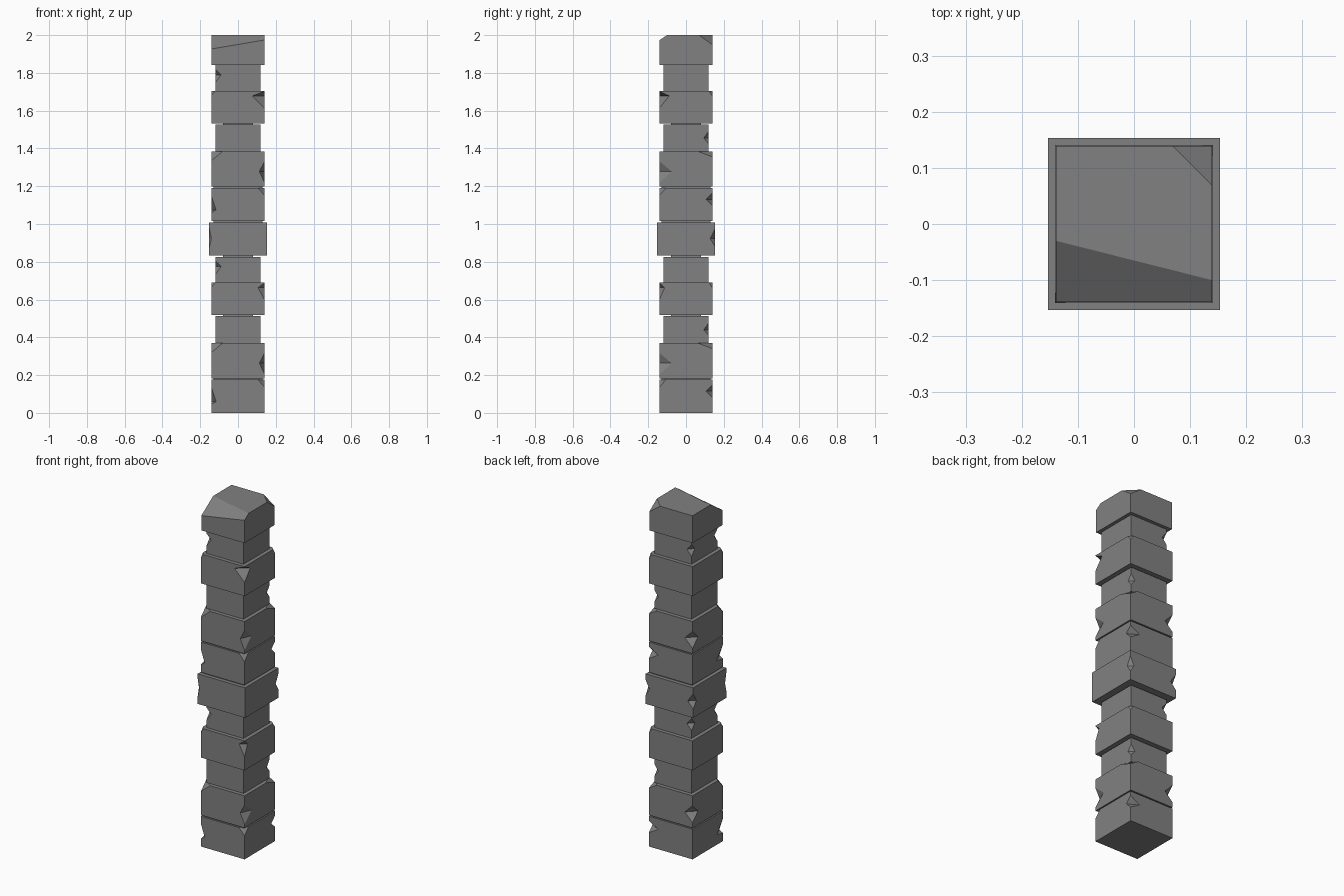
import bpy, bmesh
from mathutils import Vector

if "Cube" in bpy.data.objects:
    bpy.data.objects.remove(bpy.data.objects["Cube"])

stone = bpy.data.materials.new("grey stone")
stone.diffuse_color = (0.22, 0.22, 0.22, 1)
stone.use_nodes = True
stone.node_tree.nodes["Principled BSDF"].inputs["Base Color"].default_value = stone.diffuse_color


def make_object(name, bm):
    bmesh.ops.recalc_face_normals(bm, faces=bm.faces[:])
    me = bpy.data.meshes.new(name)
    bm.to_mesh(me)
    bm.free()
    me.materials.append(stone)
    ob = bpy.data.objects.new(name, me)
    bpy.context.collection.objects.link(ob)
    return ob


def add_box(bm, h, z0, z1):
    vs = bmesh.ops.create_cube(bm, size=1)["verts"]
    for v in vs:
        v.co = Vector((v.co.x * 2 * h, v.co.y * 2 * h, z0 if v.co.z < 0 else z1))


def add_octahedron(bm, c, rx, ry, up, down):
    ring = [bm.verts.new((c[0] + a * rx, c[1] + b * ry, c[2]))
            for a, b in ((1, 0), (0, 1), (-1, 0), (0, -1))]
    top = bm.verts.new((c[0], c[1], c[2] + up))
    bot = bm.verts.new((c[0], c[1], c[2] - down))
    for i in range(4):
        a, b = ring[i], ring[(i + 1) % 4]
        bm.faces.new((a, b, top))
        bm.faces.new((b, a, bot))


def block(name, h, z0, z1, chips=(), plane=None):
    # chip: corner sign x, sign y, height, depth along x, depth along y, up, down
    bm = bmesh.new()
    add_box(bm, h, z0, z1)
    if plane:
        p, n = plane
        r = bmesh.ops.bisect_plane(bm, geom=bm.verts[:] + bm.edges[:] + bm.faces[:],
                                   plane_co=p, plane_no=n, clear_outer=True)
        edges = [e for e in r["geom_cut"] if isinstance(e, bmesh.types.BMEdge)]
        bmesh.ops.holes_fill(bm, edges=edges, sides=0)
    ob = make_object(name, bm)
    for sx, sy, z, rx, ry, up, down in chips:
        cb = bmesh.new()
        add_octahedron(cb, (sx * h, sy * h, z0 + z), rx, ry, up, down)
        cutter = make_object("chip_cutter", cb)
        cutter.hide_render = True
        m = ob.modifiers.new("chip", "BOOLEAN")
        m.operation, m.solver, m.object = "DIFFERENCE", "EXACT", cutter
        bpy.context.view_layer.objects.active = ob
        bpy.ops.object.modifier_apply(modifier=m.name)
        bpy.data.objects.remove(cutter)
    return ob


# Two repeats of the five-block pattern
for i, base in enumerate((0.0, 1.015)):
    n = ("lower", "upper")[i]
    block(n + "_block_1", 0.141, base, base + 0.176, [
        (-1, -1, 0.06, 0.025, 0.06, 0.075, 0.015),
        (1, -1, 0.176, 0.035, 0.035, 0.04, 0.04),
        (1, 1, 0.115, 0.06, 0.035, 0.035, 0.035)])
    block(n + "_block_2", 0.141, base + 0.183, base + 0.37, [
        (1, -1, 0.08, 0.028, 0.065, 0.055, 0.06),
        (-1, 1, 0.08, 0.05, 0.05, 0.05, 0.05),
        (-1, -1, 0.187, 0.06, 0.05, 0.05, 0.05),
        (1, 1, 0.187, 0.05, 0.08, 0.03, 0.03)])
    block(n + "_neck_3", 0.119, base + 0.37, base + 0.513, [
        (1, 1, 0.07, 0.025, 0.025, 0.035, 0.03)])
    big = 0.065 if i else 0.035
    block(n + "_block_4", 0.141, base + 0.518, base + 0.69, [
        (1, -1, 0.145, big, big * 0.8, 0.025, 0.065),
        (-1, -1, 0.172, 0.02, 0.02, 0.025, 0.025),
        (1, 1, 0.172, 0.02, 0.02, 0.03, 0.03)])
    block(n + "_neck_5", 0.119, base + 0.69, base + 0.826, [
        (-1, -1, 0.085, 0.03, 0.03, 0.03, 0.04),
        (-1, 1, 0.08, 0.03, 0.03, 0.035, 0.035)])
    # recessed joint between the first two blocks
    bm = bmesh.new()
    add_box(bm, 0.131, base + 0.175, base + 0.184)
    make_object(n + "_joint", bm)

# Wide middle block and its joint
block("middle_block", 0.153, 0.832, 1.007, [
    (-1, 1, 0.09, 0.035, 0.03, 0.05, 0.04),
    (1, 1, 0.09, 0.025, 0.025, 0.05, 0.04),
    (-1, -1, 0.09, 0.012, 0.012, 0.06, 0.05)])
bm = bmesh.new()
add_box(bm, 0.131, 1.005, 1.017)
make_object("middle_joint", bm)

# Thin core filling the narrow joints
bm = bmesh.new()
add_box(bm, 0.08, 0.2, 1.88)
make_object("core", bm)

# Capping block with a sloped break at the front
a, b, c = Vector((-0.139, -0.03, 2)), Vector((0.139, -0.1, 2)), Vector((-0.139, -0.139, 1.927))
normal = (b - a).cross(c - a)
if normal.z < 0:
    normal = -normal
block("cap_block", 0.139, 1.841, 2.0, [(1, 1, 0.159, 0.07, 0.07, 0.05, 0.05)], (a, normal))
